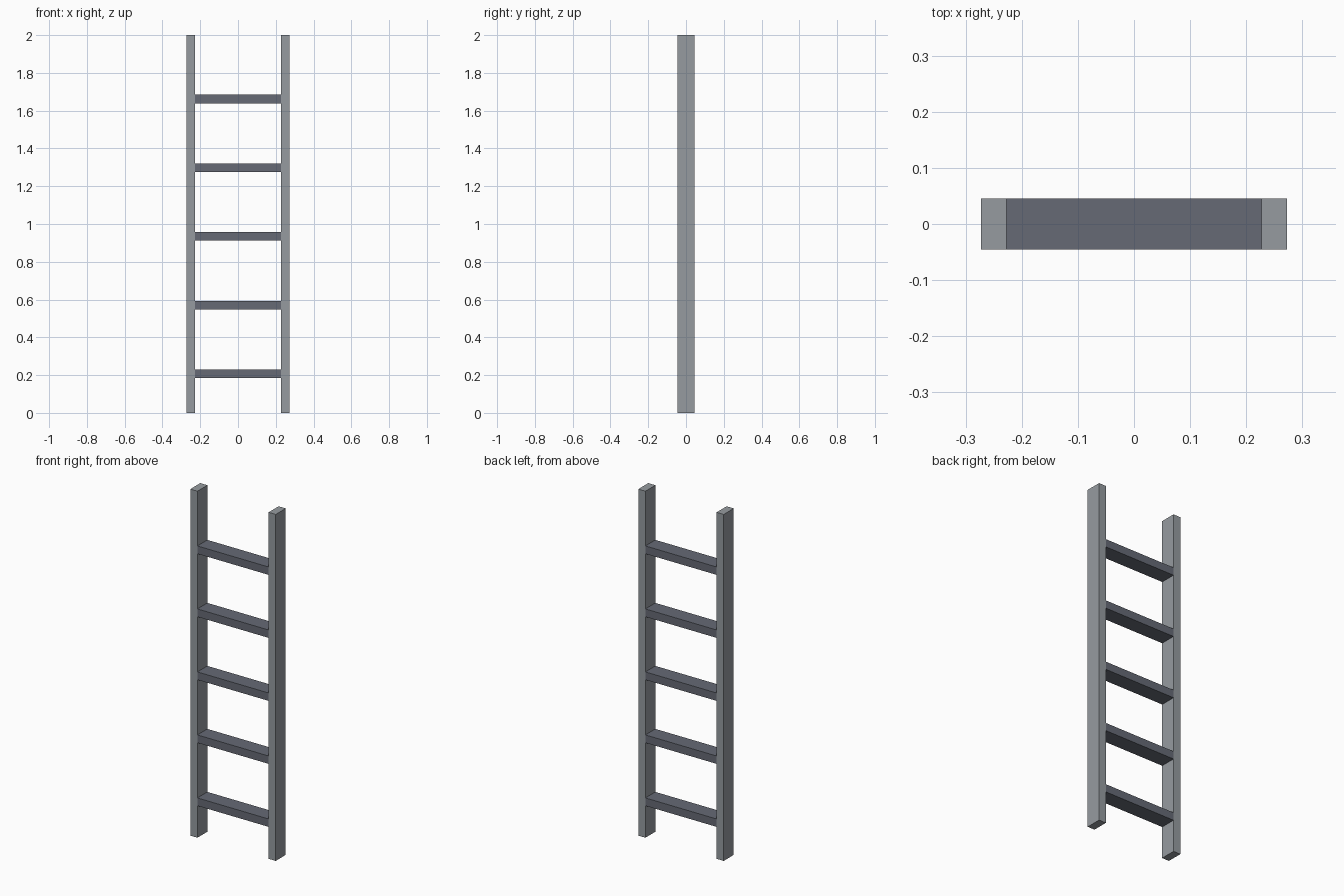
import bpy

default = bpy.data.objects.get("Cube")
if default:
    bpy.data.objects.remove(default, do_unlink=True)

HEIGHT = 2.0
THICK = HEIGHT / 44      # rail width and rung thickness
DEPTH = THICK * 2
INNER = THICK * 5        # half the gap between the rails


def make_material(name, colour):
    mat = bpy.data.materials.new(name)
    mat.use_nodes = True
    mat.diffuse_color = colour
    bsdf = mat.node_tree.nodes["Principled BSDF"]
    bsdf.inputs["Base Color"].default_value = colour
    bsdf.inputs["Roughness"].default_value = 0.8
    return mat


def make_box(name, size, centre, mat):
    bpy.ops.mesh.primitive_cube_add(size=1, location=centre)
    obj = bpy.context.object
    obj.name = name
    obj.scale = size
    bpy.ops.object.transform_apply(location=False, rotation=False, scale=True)
    obj.data.materials.append(mat)
    return obj


light_grey = make_material("light grey", (0.305, 0.33, 0.352, 1))
dark_grey = make_material("dark blue grey", (0.133, 0.144, 0.178, 1))

# Upright rails
for side, name in ((1, "left_rail"), (-1, "right_rail")):
    make_box(name, (THICK, DEPTH, HEIGHT),
             (side * (INNER + THICK / 2), 0, HEIGHT / 2), light_grey)

# Evenly spaced rungs between the rails
for i in range(5):
    make_box(f"rung_{i + 1}", (INNER * 2, DEPTH, THICK),
             (0, 0, 0.207 + i * THICK * 8), dark_grey)
